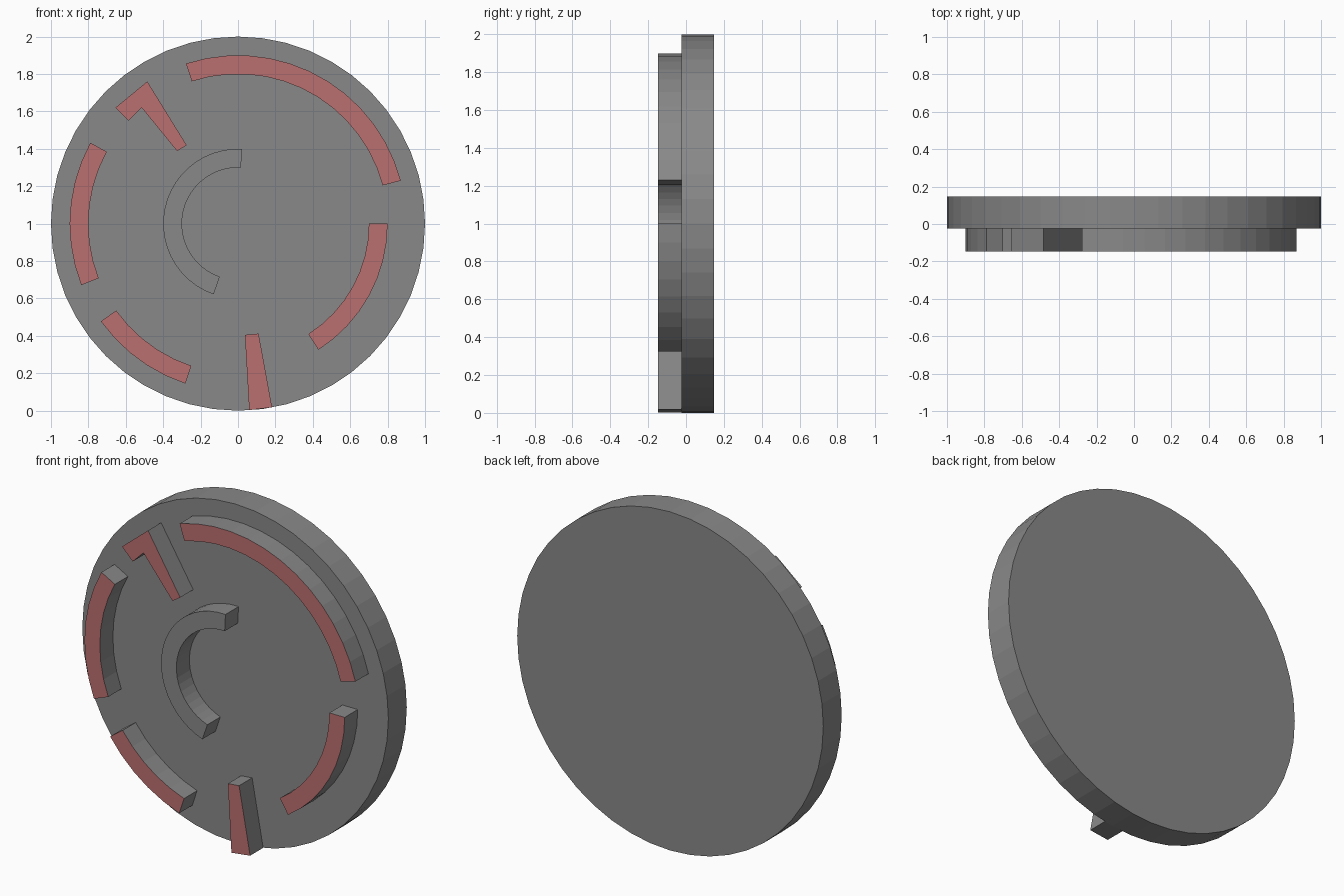
import bpy, bmesh
from math import radians, cos, sin, ceil

if "Cube" in bpy.data.objects:
    bpy.data.objects.remove(bpy.data.objects["Cube"])

FRONT, FACE, BACK = -0.147, -0.025, 0.147
red = bpy.data.materials.new("red_face")
red.diffuse_color = (0.5, 0.16, 0.16, 1)
red.use_nodes = True
red.node_tree.nodes["Principled BSDF"].inputs["Base Color"].default_value = red.diffuse_color
grey = bpy.data.materials.new("grey_body")
grey.diffuse_color = (0.25, 0.25, 0.25, 1)
grey.use_nodes = True
grey.node_tree.nodes["Principled BSDF"].inputs["Base Color"].default_value = grey.diffuse_color


def ring_points(r, a0, a1, n):
    angles = [radians(a0 + (a1 - a0) * i / n) for i in range(n + 1)]
    return [(r * cos(a), 1 + r * sin(a)) for a in angles]


def extrude(name, outline, y0, y1, red_front=False):
    """Extrude an (x, z) outline from y0 back to y1, tinting only its front."""
    bm = bmesh.new()
    front = bm.faces.new([bm.verts.new((x, y0, z)) for x, z in outline])
    out = bmesh.ops.extrude_face_region(bm, geom=[front], use_keep_orig=True)
    moved = [g for g in out["geom"] if isinstance(g, bmesh.types.BMVert)]
    bmesh.ops.translate(bm, verts=moved, vec=(0, y1 - y0, 0))
    bmesh.ops.recalc_face_normals(bm, faces=bm.faces)
    if red_front:
        for f in bm.faces:
            if all(abs(v.co.y - y0) < 1e-5 for v in f.verts):
                f.material_index = 1
    mesh = bpy.data.meshes.new(name)
    bm.to_mesh(mesh)
    bm.free()
    mesh.materials.append(grey)
    mesh.materials.append(red)
    obj = bpy.data.objects.new(name, mesh)
    bpy.context.collection.objects.link(obj)
    return obj


def arc_rib(name, r0, r1, a0, a1, red_front=True):
    n = ceil((a1 - a0) / 7.5)
    outline = ring_points(r1, a0, a1, n) + ring_points(r0, a0, a1, n)[::-1]
    extrude(name, outline, FRONT, FACE, red_front)


# Base disc
extrude("disc", ring_points(1.0, 0, 360, 48)[:-1], FACE, BACK)

# Curved raised ribs
arc_rib("upper_rib", 0.8, 0.9, 14.8, 108)
arc_rib("left_rib", 0.8, 0.9, 151.3, 201.4)
arc_rib("lower_left_rib", 0.8, 0.9, 215.5, 251.8)
arc_rib("right_rib", 0.7, 0.8, -57.5, 0)
arc_rib("inner_rib", 0.3, 0.4, 87, 251, red_front=False)

# Tapered bottom bar and upper-left hook
extrude("bottom_bar", [(0.037, 0.405), (0.06, 0.003), (0.182, 0.018), (0.11, 0.412)],
        FRONT, FACE, True)
extrude("hook", [(-0.655, 1.62), (-0.585, 1.55), (-0.515, 1.62), (-0.325, 1.387),
                 (-0.275, 1.42), (-0.485, 1.76)], FRONT, FACE, True)
